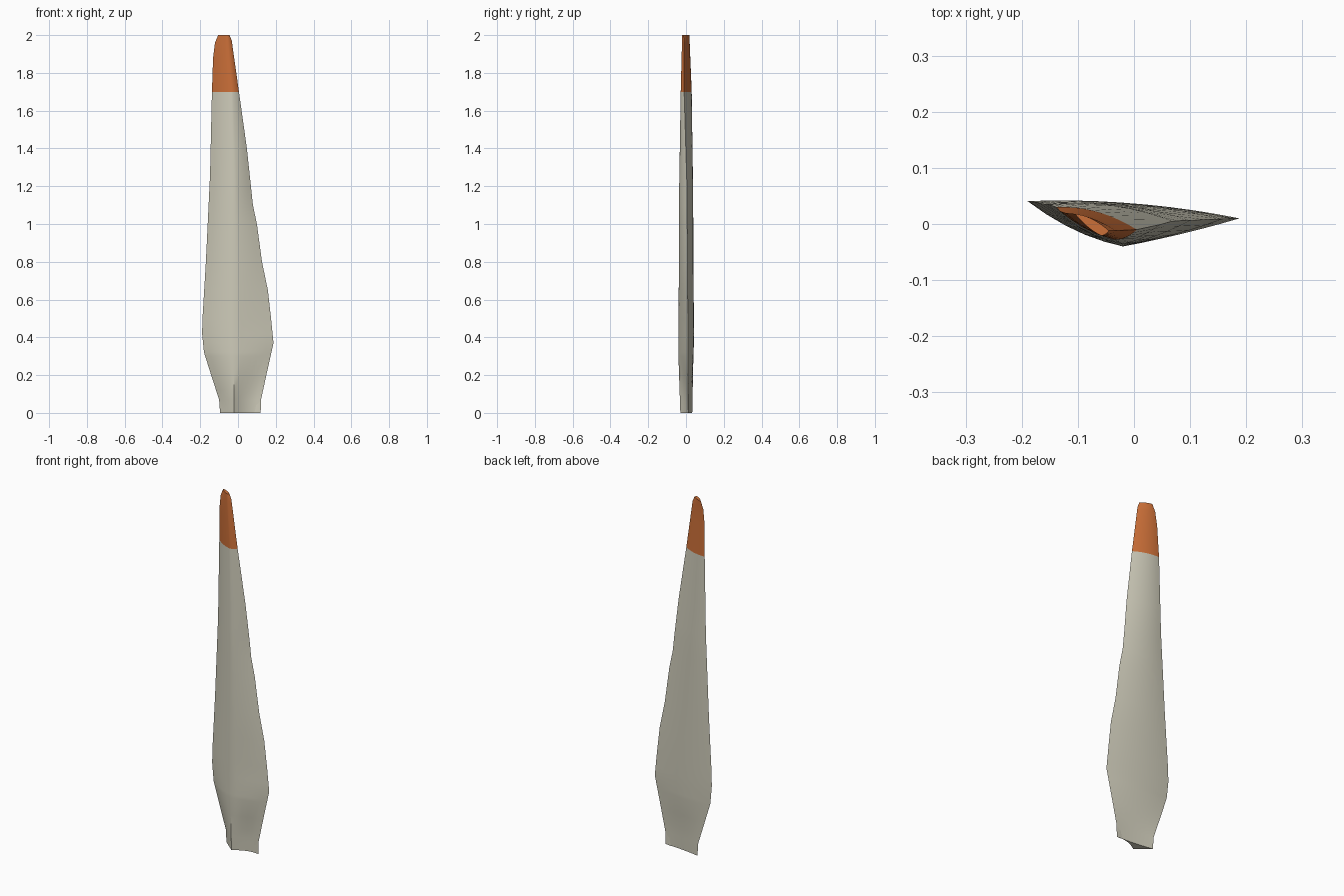
import bpy
import bmesh
from mathutils import Vector

default_cube = bpy.data.objects.get("Cube")
if default_cube:
    bpy.data.objects.remove(default_cube, do_unlink=True)


def flat_material(name, colour):
    material = bpy.data.materials.new(name)
    material.use_nodes = True
    material.diffuse_color = (*colour, 1)
    shader = material.node_tree.nodes["Principled BSDF"]
    shader.inputs["Base Color"].default_value = (*colour, 1)
    shader.inputs["Roughness"].default_value = 0.7
    return material


def along(keys, height):
    """Interpolate a list of (height, value) keys."""
    for (low, start), (high, end) in zip(keys, keys[1:]):
        if height <= high:
            return start + (end - start) * max(0, height - low) / (high - low)
    return keys[-1][1]


# Outline of the blade, seen from the front
left_outline = [(0, -.095), (.07, -.10), (.2, -.142), (.32, -.18), (.42, -.19), (.5, -.188),
                (.8, -.17), (1.26, -.148), (1.7, -.138), (1.88, -.132), (1.96, -.122), (2, -.105)]
right_outline = [(0, .12), (.07, .122), (.2, .15), (.37, .188), (.5, .175), (.65, .158),
                 (.8, .127), (1, .1), (1.1, .079), (1.4, .047), (1.7, .005), (1.97, -.033), (2, -.045)]

# Twist, ridge and fullness along the blade
left_depth = [(0, .033), (.4, .041), (1.7, .03), (2, .018)]
right_depth = [(0, .01), (.5, .01), (1.2, .005), (1.7, -.01), (2, -.012)]
ridge_side = [(0, -.02), (1.2, -.02), (1.7, -.035), (2, -.06)]
ridge_depth = [(0, -.03), (.3, -.04), (1.2, -.036), (1.7, -.028), (2, -.02)]
back_fullness = [(0, -.004), (.12, -.002), (.3, .011), (1.2, .014), (1.7, .012), (2, .006)]
front_fullness = [(0, -.016), (.12, -.013), (.3, .004), (.5, .001), (.7, .006), (1.7, .005), (2, .003)]
left_fullness = [(0, .0), (.3, .012), (1.2, .012), (1.7, .008), (2, .004)]


def section(height):
    left = Vector((along(left_outline, height), along(left_depth, height), height))
    right = Vector((along(right_outline, height), along(right_depth, height), height))
    ridge = Vector((along(ridge_side, height), along(ridge_depth, height), height))

    def bow(start, end, fullness, steps):
        points = []
        for i in range(steps):
            t = i / steps
            point = start.lerp(end, t)
            point.y += fullness * 4 * t * (1 - t)
            points.append(point)
        return points

    return (bow(left, ridge, -along(left_fullness, height), 5)
            + bow(ridge, right, -along(front_fullness, height), 6)
            + bow(right, left, along(back_fullness, height), 9))


def loft(name, heights, material):
    mesh = bpy.data.meshes.new(name)
    bm = bmesh.new()
    rings = [[bm.verts.new(p) for p in section(h)] for h in heights]
    for lower, upper in zip(rings, rings[1:]):
        for i in range(len(lower)):
            j = (i + 1) % len(lower)
            bm.faces.new((lower[i], lower[j], upper[j], upper[i]))
    # Close the outer end of the part
    bm.faces.new(rings[0][::-1] if heights[0] == 0 else rings[-1])
    bmesh.ops.recalc_face_normals(bm, faces=bm.faces[:])
    bm.to_mesh(mesh)
    bm.free()
    mesh.materials.append(material)
    part = bpy.data.objects.new(name, mesh)
    bpy.context.collection.objects.link(part)
    bpy.ops.object.select_all(action="DESELECT")
    part.select_set(True)
    bpy.context.view_layer.objects.active = part
    bpy.ops.object.shade_smooth_by_angle(angle=0.8)
    return part


all_heights = sorted({h for h, _ in left_outline + right_outline + back_fullness})
paint_line = 1.7

# Pale blade body and orange painted tip, meeting at the paint line
loft("blade_body", [h for h in all_heights if h <= paint_line],
     flat_material("warm_off_white", (.62, .6, .49)))
loft("blade_tip", [h for h in all_heights if h >= paint_line],
     flat_material("burnt_orange", (.6, .16, .04)))
